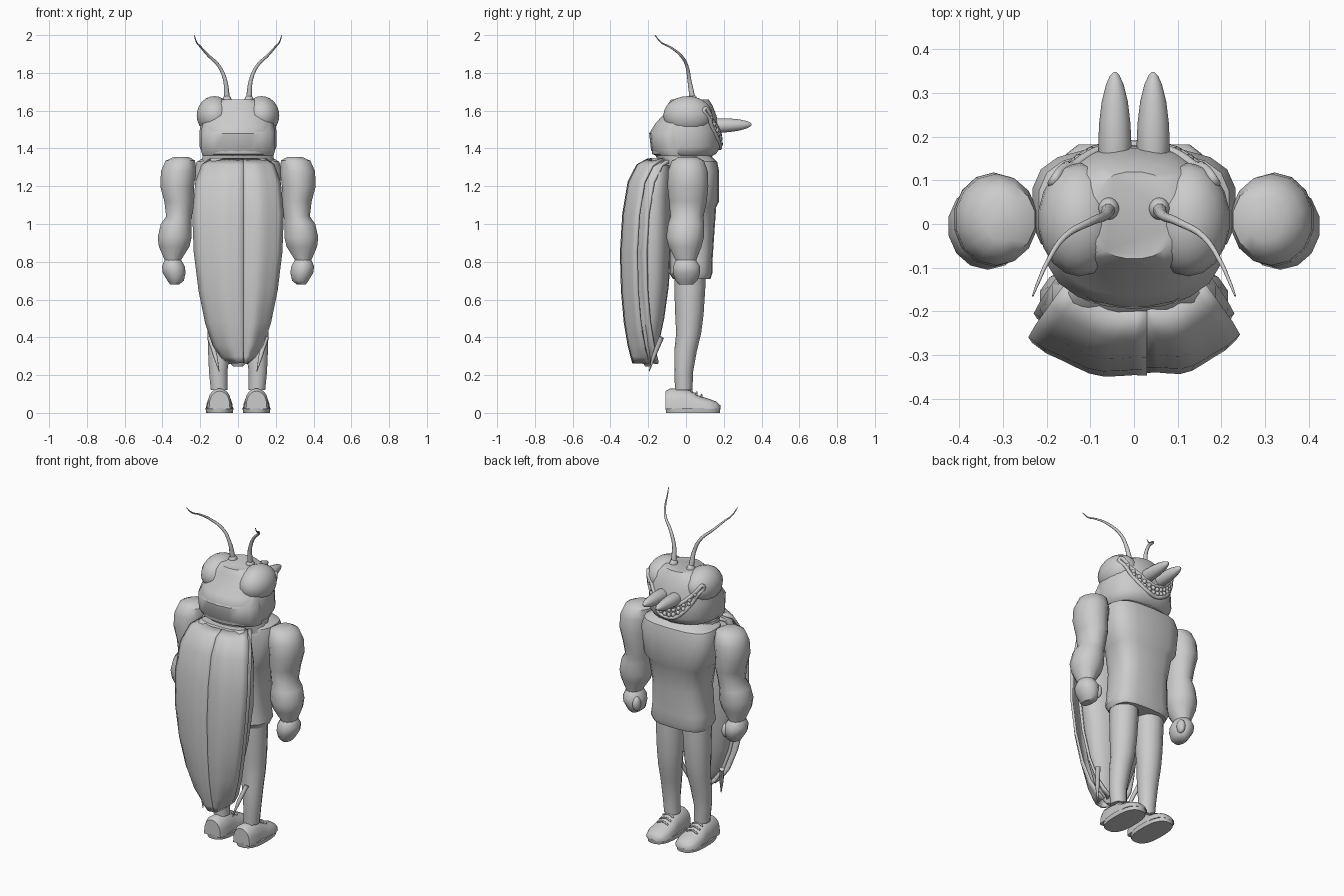
import bpy, bmesh, math
from mathutils import Vector
from mathutils.bvhtree import BVHTree

cube = bpy.data.objects.get("Cube")
if cube:
    bpy.data.objects.remove(cube, do_unlink=True)

grey = bpy.data.materials.new("plain grey")
grey.use_nodes = True
grey.diffuse_color = (0.6, 0.6, 0.6, 1)
grey.node_tree.nodes["Principled BSDF"].inputs["Base Color"].default_value = (0.6, 0.6, 0.6, 1)


def finish(name, bm, angle=45):
    bmesh.ops.recalc_face_normals(bm, faces=bm.faces)
    mesh = bpy.data.meshes.new(name)
    bm.to_mesh(mesh)
    bm.free()
    obj = bpy.data.objects.new(name, mesh)
    bpy.context.collection.objects.link(obj)
    mesh.materials.append(grey)
    bpy.ops.object.select_all(action='DESELECT')
    obj.select_set(True)
    bpy.context.view_layer.objects.active = obj
    bpy.ops.object.shade_smooth_by_angle(angle=math.radians(angle))
    return obj


def skin(name, loops, angle=45):
    """Bridge a list of equal closed point loops and cap both ends."""
    bm = bmesh.new()
    rows = [[bm.verts.new(p) for p in loop] for loop in loops]
    n = len(rows[0])
    for a, b in zip(rows, rows[1:]):
        for i in range(n):
            j = (i + 1) % n
            bm.faces.new((a[i], a[j], b[j], b[i]))
    bm.faces.new(rows[0])
    bm.faces.new(rows[-1])
    return finish(name, bm, angle)


def loft(name, rings, n=16, power=2.0, angle=45):
    """Stack rounded rings given as (x, y, z, x radius, y radius)."""
    def bend(v):
        return math.copysign(abs(v) ** (2 / power), v)
    turns = [math.tau * (i + 0.5) / n for i in range(n)]
    return skin(name, [[(x + rx * bend(math.cos(t)), y + ry * bend(math.sin(t)), z)
                        for t in turns] for x, y, z, rx, ry in rings], angle)


def ball(name, centre, size):
    bm = bmesh.new()
    bmesh.ops.create_uvsphere(bm, u_segments=18, v_segments=12, radius=1)
    bmesh.ops.scale(bm, vec=size, verts=bm.verts)
    bmesh.ops.translate(bm, vec=centre, verts=bm.verts)
    return finish(name, bm)


def tube(name, points, radii, closed=False):
    curve = bpy.data.curves.new(name, 'CURVE')
    curve.dimensions = '3D'
    curve.bevel_depth = 1
    curve.bevel_resolution = 2
    curve.resolution_u = 5
    curve.use_fill_caps = True
    spline = curve.splines.new('BEZIER')
    spline.bezier_points.add(len(points) - 1)
    for bp, p, r in zip(spline.bezier_points, points, radii):
        bp.co, bp.radius = p, r
        bp.handle_left_type = bp.handle_right_type = 'AUTO'
    spline.use_cyclic_u = closed
    curve.materials.append(grey)
    obj = bpy.data.objects.new(name, curve)
    bpy.context.collection.objects.link(obj)
    return obj


def mirrored(rings, side):
    return [(side * r[0],) + tuple(r[1:]) for r in rings]


# Head: wide jaw and collar, narrower crown, two swollen brow lobes
head = [loft("head", [(0, 0, 1.35, .15, .12), (0, -.01, 1.37, .19, .17),
                      (0, 0, 1.41, .205, .185), (0, -.005, 1.49, .205, .185),
                      (0, .005, 1.53, .2, .17), (0, .02, 1.58, .19, .14),
                      (0, .02, 1.63, .16, .12), (0, .02, 1.66, .1, .1)], 24, 2.3)]
for side, word in ((1, "left"), (-1, "right")):
    head.append(ball(word + "_brow_lobe", (side * .125, .01, 1.575), (.095, .13, .102)))
loft("head_back_hood", [(0, -.06, 1.36, .19, .1), (0, -.07, 1.39, .2, .115),
                        (0, -.075, 1.48, .2, .12), (0, -.05, 1.54, .19, .09)], 18)
loft("neck_collar", [(0, -.01, 1.31, .2, .13), (0, -.01, 1.36, .19, .15)], 18)

# Mouth: points on the face are found by casting rays from ahead of it
trees = [BVHTree.FromPolygons([v.co for v in o.data.vertices],
                              [p.vertices for p in o.data.polygons]) for o in head]


def on_face(x, z, lift=0.0):
    hits = [t.ray_cast(Vector((x, 1, z)), Vector((0, -1, 0)))[0] for t in trees]
    y = max([h.y for h in hits if h] or [.1])
    return Vector((x, y + lift, z))


def grin(t, s):
    return .185 * t, 1.435 + .175 * t * t + s * .034 * (1 - t ** 4)


steps = [i / 8 for i in range(-8, 9)]
outline = [(t, 1) for t in steps] + [(t, -1) for t in steps[-2:0:-1]]
tube("lips", [on_face(*grin(t, s)) for t, s in outline], [.011] * len(outline), True)
for row, s in (("upper", .4), ("lower", -.4)):
    for i in range(12):
        t = (i - 5.5) / 6.6
        x, z = grin(t, s)
        ball(f"{row}_tooth_{i + 1}", on_face(x, z), (.012, .013, .013))

# Torso: shirt with a boxy chest, tapering waist and hanging hem
loft("shirt", [(0, .03, .71, .17, .1), (0, .025, .74, .185, .115), (0, .025, .8, .175, .115),
               (0, .03, .95, .165, .12), (0, .035, 1.09, .19, .125), (0, .04, 1.12, .215, .135),
               (0, .04, 1.28, .235, .135), (0, .035, 1.33, .22, .13), (0, .02, 1.37, .15, .1)],
     18, 3, 35)

arm = [(.3, .01, 1.355, .04, .05), (.305, .01, 1.335, .08, .085), (.315, .01, 1.28, .095, .105),
       (.322, .01, 1.2, .092, .108), (.312, .01, 1.12, .08, .1), (.312, .005, 1.04, .07, .088),
       (.328, 0, 1, .083, .095), (.335, -.005, .93, .092, .1), (.338, -.005, .88, .083, .087),
       (.345, 0, .81, .045, .055), (.345, 0, .78, .04, .05)]
fist = [(.335, 0, .68, .025, .04), (.33, .002, .7, .045, .06), (.338, .003, .74, .062, .074),
        (.342, .003, .775, .063, .074), (.345, 0, .81, .045, .055), (.345, 0, .825, .03, .035)]
leg = [(.088, .02, .76, .08, .082), (.09, .02, .66, .08, .082), (.092, .018, .52, .075, .075),
       (.095, .014, .42, .068, .066), (.1, -.002, .33, .06, .06), (.105, -.012, .22, .05, .05),
       (.1, -.012, .12, .045, .046)]
upper_shoe = [(-.108, .055, .115), (-.085, .064, .13), (-.02, .064, .125), (.025, .066, .12),
              (.06, .07, .095), (.12, .072, .075), (.16, .058, .06), (.182, .03, .04)]
feeler = [(.055, .04, 1.62), (.06, .03, 1.69), (.068, .018, 1.76), (.1, .005, 1.835),
          (.16, -.03, 1.895), (.2, -.09, 1.94), (.218, -.13, 1.96), (.232, -.165, 2)]

# Wing outline: (height, half width, y of the back surface)
wing_rows = [(1.34, .15, -.2), (1.31, .19, -.255), (1.22, .222, -.3), (1.05, .238, -.328),
             (.85, .23, -.34), (.65, .205, -.335), (.48, .17, -.32), (.36, .13, -.3),
             (.3, .09, -.285), (.265, .05, -.275)]


def wing(name, side, inner, shift, shrink, wrap):
    """Curved shell plate running from the middle line out to the flank."""
    bm = bmesh.new()
    cols = 8
    grid = []
    for z, w, y in wing_rows:
        edge = w * shrink
        grid.append([bm.verts.new((side * (inner + (edge - inner) * u),
                                   y + shift + wrap * u ** 4 + .012 * math.cos(u * 9) * u, z))
                     for u in [c / cols for c in range(cols + 1)]])
    for a, b in zip(grid, grid[1:]):
        for i in range(cols):
            bm.faces.new((a[i], a[i + 1], b[i + 1], b[i]))
    obj = finish(name, bm)
    mod = obj.modifiers.new("thickness", 'SOLIDIFY')
    mod.thickness = .014
    mod.offset = 0


for side, word in ((1, "left"), (-1, "right")):
    # Limbs
    loft(word + "_arm", mirrored(arm, side), 14)
    loft(word + "_fist", mirrored(fist, side), 12)
    ball(word + "_thumb", (side * .3, .045, .745), (.022, .028, .042))
    loft(word + "_leg", mirrored(leg, side), 14)

    # Shoe: domed upper on a flat sole, with laces across the instep
    loops = []
    for y, w, top in upper_shoe:
        arc = [math.pi * i / 10 for i in range(11)]
        loops.append([(side * .098 + w * math.cos(a), y, .02 + (top - .02) * math.sin(a) ** .7)
                      for a in arc])
    skin(word + "_shoe", loops, 50)
    loft(word + "_sole", [(side * .098, .037, 0, .071, .143), (side * .098, .037, .025, .075, .147)],
         20, 2.6)
    for i in range(3):
        y, z = .03 + .026 * i, .122 - .013 * i
        tube(f"{word}_lace_{i + 1}", [(side * .098 + d * .035, y, z - .012 * abs(d)) for d in (-1, 0, 1)],
             [.005] * 3)

    # Feelers with a swollen root
    ball(word + "_feeler_root", (side * .058, .035, 1.655), (.024, .026, .03))
    tube(word + "_feeler", [(side * x, y, z) for x, y, z in feeler],
         [.018, .015, .011, .009, .007, .005, .004, .002])

    # Long rounded mouthparts jutting from the face
    snout = [(.14, .034), (.18, .038), (.23, .036), (.28, .03), (.32, .02), (.34, .011), (.348, .003)]
    skin(word + "_mouthpart", [[(side * .044 + r * math.cos(a), y, 1.52 + .03 * (y - .14) + r * math.sin(a))
                                for a in [math.tau * i / 12 for i in range(12)]] for y, r in snout])

    # Outer wing cases, inner wings, and tail spikes
    wing(word + "_wing_case", side, .03 if side > 0 else -.03, .006 if side > 0 else 0, 1, .085)
    wing(word + "_inner_wing", side, 0, .07, .95, .07)
    tube(word + "_tail_spike", [(side * .15, -.13, .4), (side * .12, -.17, .3), (side * .1, -.195, .22)],
         [.014, .011, .002])

# Abdomen filling the space between the wings and the back
loft("abdomen", [(0, -.14, 1.35, .14, .05), (0, -.16, 1.3, .19, .08), (0, -.175, 1.15, .218, .095),
                 (0, -.18, .9, .215, .1), (0, -.185, .68, .185, .095), (0, -.195, .5, .15, .08),
                 (0, -.2, .36, .105, .055), (0, -.205, .28, .06, .03), (0, -.205, .245, .025, .012)],
     18, 2.4, 40)
